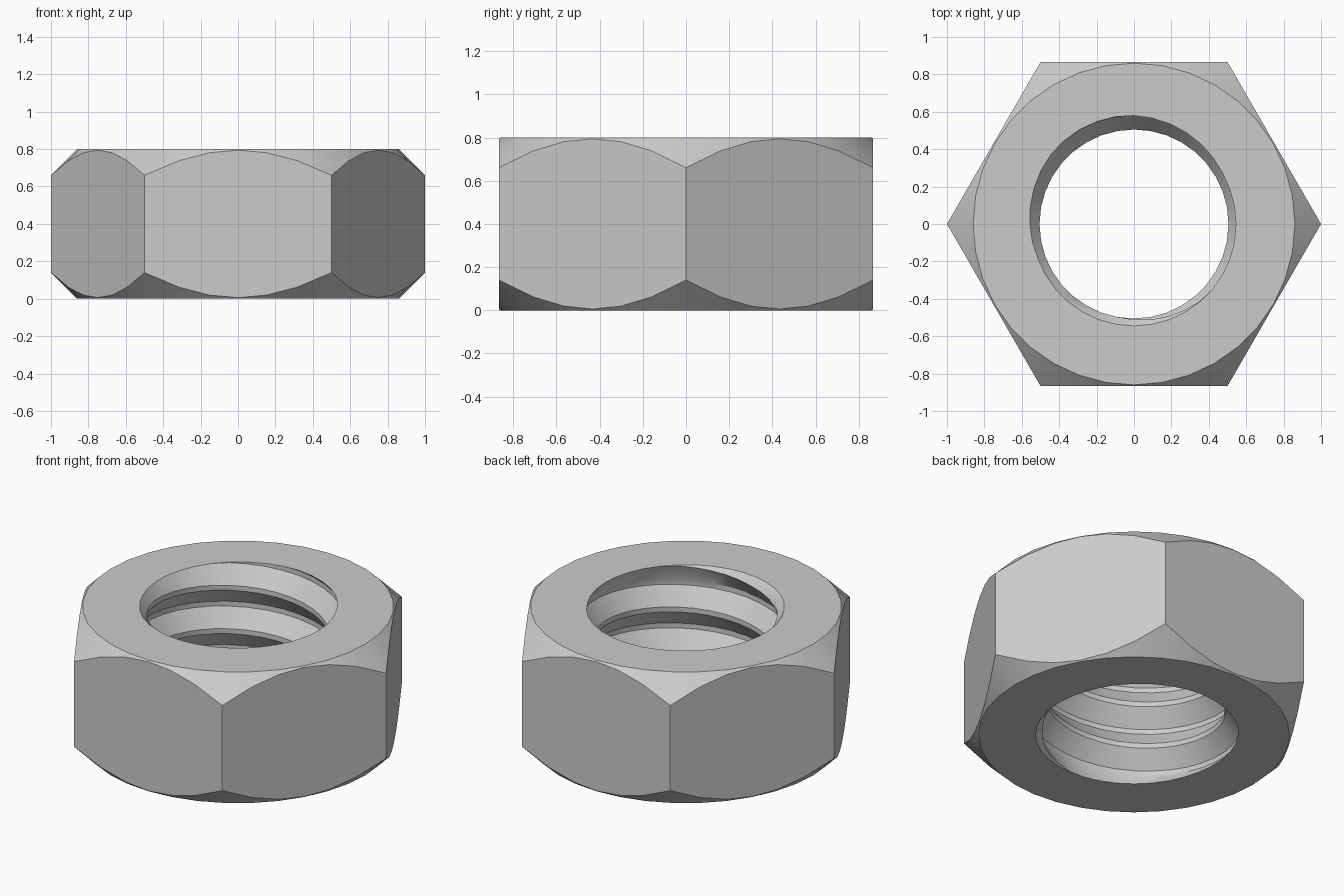
import bpy, bmesh
from math import cos, sin, radians, degrees

if "Cube" in bpy.data.objects:
    bpy.data.objects.remove(bpy.data.objects["Cube"], do_unlink=True)

HEIGHT = 0.8
FACE_RADIUS = 0.86            # radius of the flat ring on both ends
APOTHEM = cos(radians(30))    # centre to flat side
MINOR, MAJOR = 0.505, 0.582   # thread crest and root radii
PITCH, FLAT = 0.265, 0.03
FLANK = PITCH / 2 - FLAT
STEP = 10                     # degrees per column

# Thread profile over one pitch: (height above the crest's top edge, radius)
PROFILE = [(0, MINOR), (FLANK, MAJOR), (FLANK + FLAT, MAJOR),
           (PITCH - FLAT, MINOR), (PITCH, MINOR)]


def crest_height(angle):
    return 0.69 + PITCH * (angle - 125) / 360


def thread_radius(angle, z):
    u = (z - crest_height(angle)) % PITCH
    r = MINOR
    for (z0, r0), (z1, r1) in zip(PROFILE, PROFILE[1:]):
        if z0 <= u <= z1:
            r = r0 + (r1 - r0) * (u - z0) / (z1 - z0)
            break
    # slight lead-in at both mouths of the hole
    return max(r, 0.545 - min(z, HEIGHT - z))


def column(angle):
    """Closed cross-section of the nut at one angle, as (radius, z)."""
    points = []
    for turn in range(3, -6, -1):
        for offset, _ in reversed(PROFILE[:-1]):
            z = crest_height(angle) + turn * PITCH + offset
            z = min(max(z, 0), HEIGHT)
            points.append((thread_radius(angle, z), z))
    corner = APOTHEM / cos(radians(angle % 60 - 30))
    drop = corner - FACE_RADIUS       # 45 degree chamfer
    points += [(FACE_RADIUS, 0), (corner, drop),
               (corner, HEIGHT - drop), (FACE_RADIUS, HEIGHT)]
    return points


# Hexagonal body with chamfered ends and helical internal thread
bm = bmesh.new()
columns = []
for angle in range(0, 360 + STEP, STEP):
    a = radians(angle)
    columns.append([bm.verts.new((r * cos(a), r * sin(a), z))
                    for r, z in column(angle)])
for left, right in zip(columns, columns[1:]):
    for i in range(len(left)):
        bm.faces.new((left[i - 1], left[i], right[i], right[i - 1]))
bmesh.ops.remove_doubles(bm, verts=bm.verts[:], dist=0.0001)
bmesh.ops.recalc_face_normals(bm, faces=bm.faces[:])

mesh = bpy.data.meshes.new("hex_nut")
bm.to_mesh(mesh)
bm.free()
nut = bpy.data.objects.new("hex_nut", mesh)
bpy.context.collection.objects.link(nut)

# Plain grey metal
grey = (0.6, 0.6, 0.6, 1)
metal = bpy.data.materials.new("grey_metal")
metal.use_nodes = True
metal.diffuse_color = grey
for node in metal.node_tree.nodes:
    if node.type == 'BSDF_PRINCIPLED':
        node.inputs["Base Color"].default_value = grey
mesh.materials.append(metal)

# Smooth curved surfaces, crisp edges
bpy.ops.object.select_all(action='DESELECT')
nut.select_set(True)
bpy.context.view_layer.objects.active = nut
bpy.ops.object.shade_smooth_by_angle(angle=radians(28))
